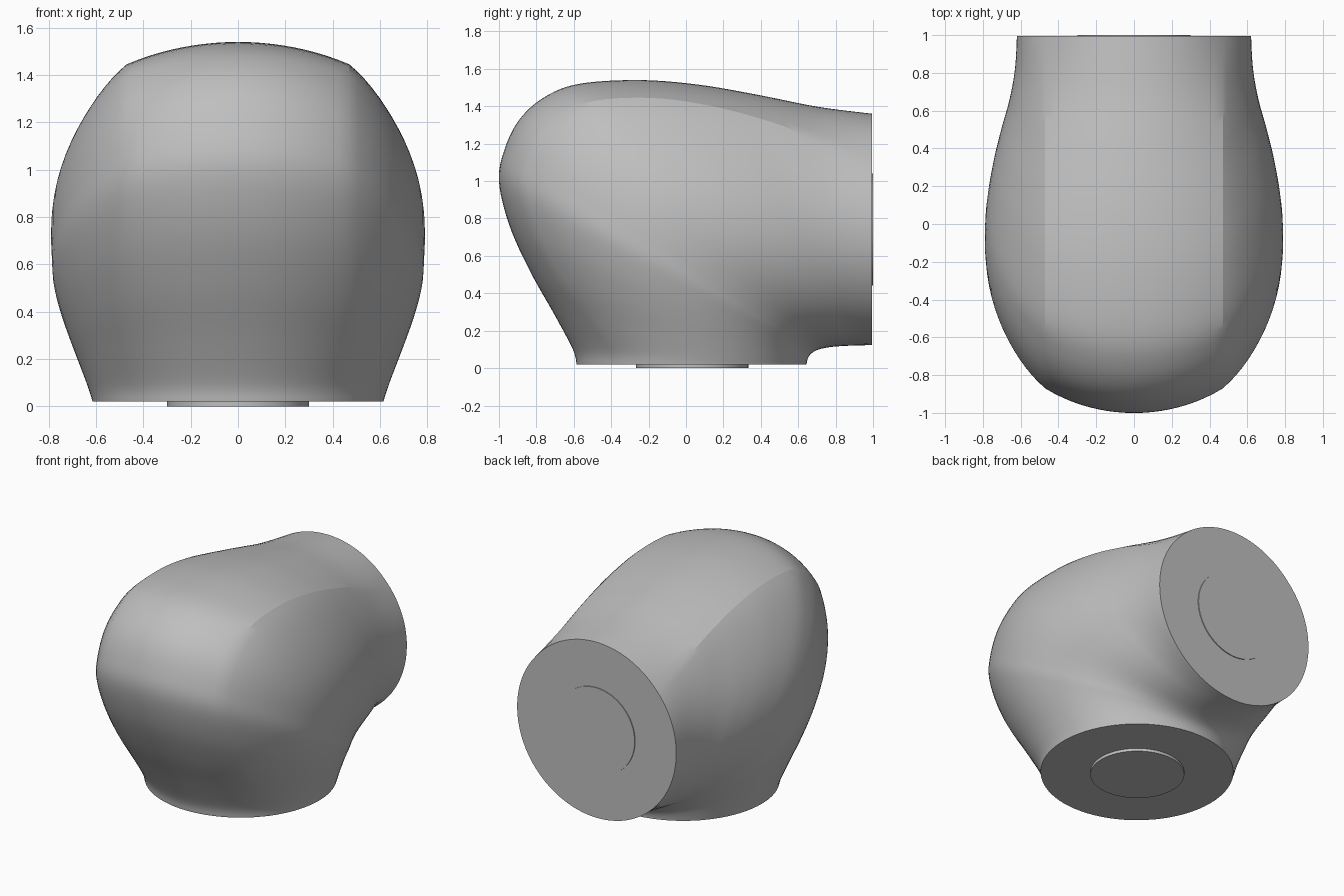
import bpy, bmesh, math
from mathutils import Vector

if "Cube" in bpy.data.objects:
    bpy.data.objects.remove(bpy.data.objects["Cube"])

# Single plain grey material
grey = bpy.data.materials.new("plain_grey")
grey.use_nodes = True
colour = (0.52, 0.52, 0.52, 1)
grey.diffuse_color = colour
grey.node_tree.nodes["Principled BSDF"].inputs["Base Color"].default_value = colour

# Stations along the outer bend: y, z, half width, depth of the crease
STATIONS = [
    (-.585, .02, .615, .218), (-.605, .1, .63, .21), (-.7, .28, .665, .19),
    (-.835, .52, .71, .17), (-.945, .765, .75, .16), (-1, 1, .78, .15),
    (-.97, 1.17, .787, .145), (-.89, 1.33, .79, .145), (-.755, 1.45, .787, .14),
    (-.57, 1.52, .775, .125), (-.25, 1.54, .745, .12), (.07, 1.515, .705, .13),
    (.39, 1.46, .66, .15), (.7, 1.398, .63, .185), (.994, 1.36, .62, .22),
]
# Inner bend: control points of one curve
INNER = [Vector(p) for p in ((.645, .02), (.65, .115), (.75, .118), (.994, .123))]
CREASE_X = .47
STEPS = 6


def spline(points, i, f):
    """Smooth interpolation between station i and i + 1."""
    last = len(points) - 1
    a, b, c, d = (Vector(points[min(max(k, 0), last)]) for k in range(i - 1, i + 3))
    return b + (c - a) * f / 2 + (a * 2 - b * 5 + c * 4 - d) * f**2 / 2 + (b * 3 - a - c * 3 + d) * f**3 / 2


def inner_point(t):
    a, b, c, d = INNER
    r = 1 - t
    return a * r**3 + b * (3 * r * r * t) + c * (3 * r * t * t) + d * t**3


def half_section(length, width, crease):
    """Pairs (x, depth) from the outer middle line to the inner one."""
    half = length / 2
    points = []
    # shallow arched band up to the crease
    radius = (crease**2 + CREASE_X**2) / (2 * crease)
    for k in range(10):
        x = CREASE_X * k / 10
        points.append((x, radius - math.sqrt(radius**2 - x * x)))
    # bulging side from crease to widest point
    top = (half - crease) / half
    gap = CREASE_X - width * math.sqrt(1 - top * top)
    for k in range(14):
        u = math.sin(math.asin(top) * (1 - k / 14))
        x = width * math.sqrt(1 - u * u) + gap * (u / top)**4
        points.append((x, half * (1 - u)))
    # rounded inner side
    for k in range(21):
        angle = math.pi / 2 * k / 20
        points.append((width * math.cos(angle), half * (1 + math.sin(angle))))
    return points


def finish(bm, name, angle):
    bmesh.ops.recalc_face_normals(bm, faces=bm.faces)
    mesh = bpy.data.meshes.new(name)
    bm.to_mesh(mesh)
    bm.free()
    mesh.materials.append(grey)
    obj = bpy.data.objects.new(name, mesh)
    bpy.context.collection.objects.link(obj)
    bpy.ops.object.select_all(action="DESELECT")
    obj.select_set(True)
    bpy.context.view_layer.objects.active = obj
    bpy.ops.object.shade_smooth_by_angle(angle=math.radians(angle))
    return obj


# Elbow body: sections fanned around the inner bend
bm = bmesh.new()
rings = []
total = (len(STATIONS) - 1) * STEPS
for n in range(total + 1):
    i = min(n // STEPS, len(STATIONS) - 2)
    y, z, width, crease = spline(STATIONS, i, n / STEPS - i)
    outer, inner = Vector((y, z)), inner_point(n / total)
    length = (inner - outer).length
    half = half_section(length, width, crease)
    loop = half + [(-x, d) for x, d in half[-2:0:-1]]
    ring = []
    for x, depth in loop:
        p = outer.lerp(inner, depth / length)
        ring.append(bm.verts.new((x, p.x, p.y)))
    rings.append(ring)
for a, b in zip(rings, rings[1:]):
    for k in range(len(a)):
        j = (k + 1) % len(a)
        bm.faces.new((a[k], a[j], b[j], b[k]))
bm.faces.new(rings[0])
bm.faces.new(rings[-1])
finish(bm, "elbow_body", 18)


# Round connector plates on both flat ends
def plate(name, location, thickness, tilt):
    bm = bmesh.new()
    bmesh.ops.create_cone(bm, cap_ends=True, segments=64, radius1=.3, radius2=.3, depth=thickness)
    obj = finish(bm, name, 30)
    obj.location = location
    obj.rotation_euler.x = tilt


plate("bottom_plate", (0, .033, .015), .03, 0)
plate("back_plate", (0, .99, .741), .02, math.pi / 2)
